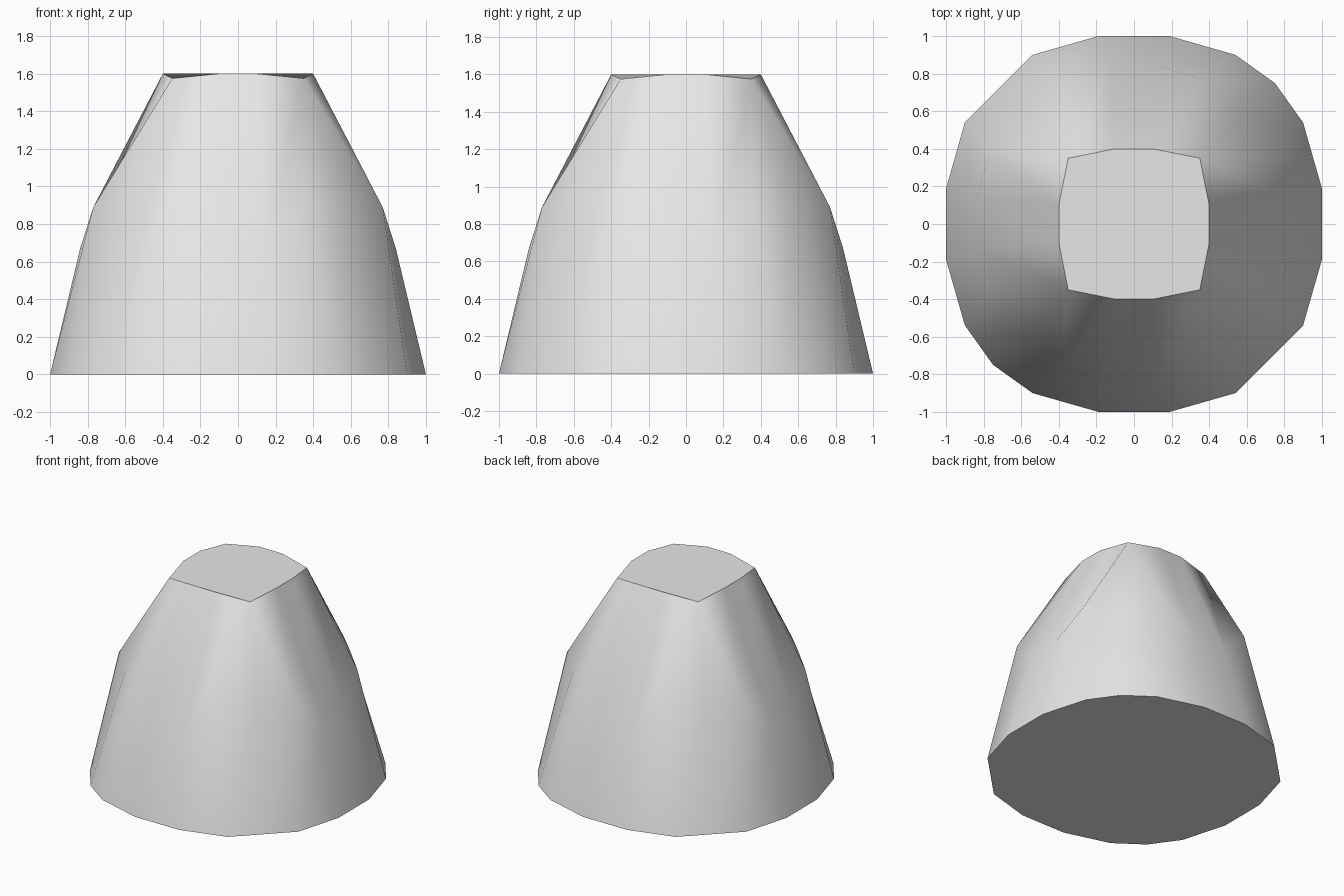
import bpy, bmesh, math
from mathutils import Matrix

cube = bpy.data.objects.get("Cube")
if cube:
    bpy.data.objects.remove(cube)

grey = bpy.data.materials.new("plain grey")
grey.use_nodes = True
colour = (0.8, 0.8, 0.8, 1)
grey.diffuse_color = colour
grey.node_tree.nodes["Principled BSDF"].inputs["Base Color"].default_value = colour


def full_ring(bm, quarter):
    """Repeat one quarter of a cross-section around the z axis."""
    ring = []
    for turn in range(4):
        spin = Matrix.Rotation(turn * math.pi / 2, 3, 'Z')
        for p in quarter(turn):
            v = bm.verts.new(p)
            v.co = spin @ v.co
            ring.append(v)
    return ring


def base(turn):
    # two opposite corners are fuller than the others
    c = 0.75 if turn % 2 == 0 else 0.72
    return [(1, -0.19, 0), (1, 0.19, 0), (0.9, 0.54, 0), (c, c, 0), (0.54, 0.9, 0)]


def waist(turn):
    return [(0.84, -0.13, 0.67), (0.84, 0.13, 0.67), (0.77, 0.37, 0.89),
            (0.565, 0.565, 0.92), (0.37, 0.77, 0.89)]


def rim(turn):
    corner = (0.35, 0.35, 1.575)
    return [(0.4, -0.1, 1.6), (0.4, 0.1, 1.6), corner, corner, corner]


# Tapered body: three rings joined by side faces and closed by two caps
bm = bmesh.new()
rings = [full_ring(bm, quarter) for quarter in (base, waist, rim)]
for low, high in zip(rings, rings[1:]):
    n = len(low)
    for i in range(n):
        j = (i + 1) % n
        bm.faces.new((low[i], low[j], high[j], high[i]))
bm.faces.new(rings[0][::-1])
bm.faces.new(rings[2])
bmesh.ops.remove_doubles(bm, verts=bm.verts[:], dist=0.0001)
bmesh.ops.recalc_face_normals(bm, faces=bm.faces[:])

mesh = bpy.data.meshes.new("tapered_body")
bm.to_mesh(mesh)
bm.free()
mesh.materials.append(grey)
body = bpy.data.objects.new("tapered_body", mesh)
bpy.context.collection.objects.link(body)

# Smooth sides with sharp rims
bpy.ops.object.select_all(action='DESELECT')
body.select_set(True)
bpy.context.view_layer.objects.active = body
bpy.ops.object.shade_smooth_by_angle(angle=math.radians(40))
